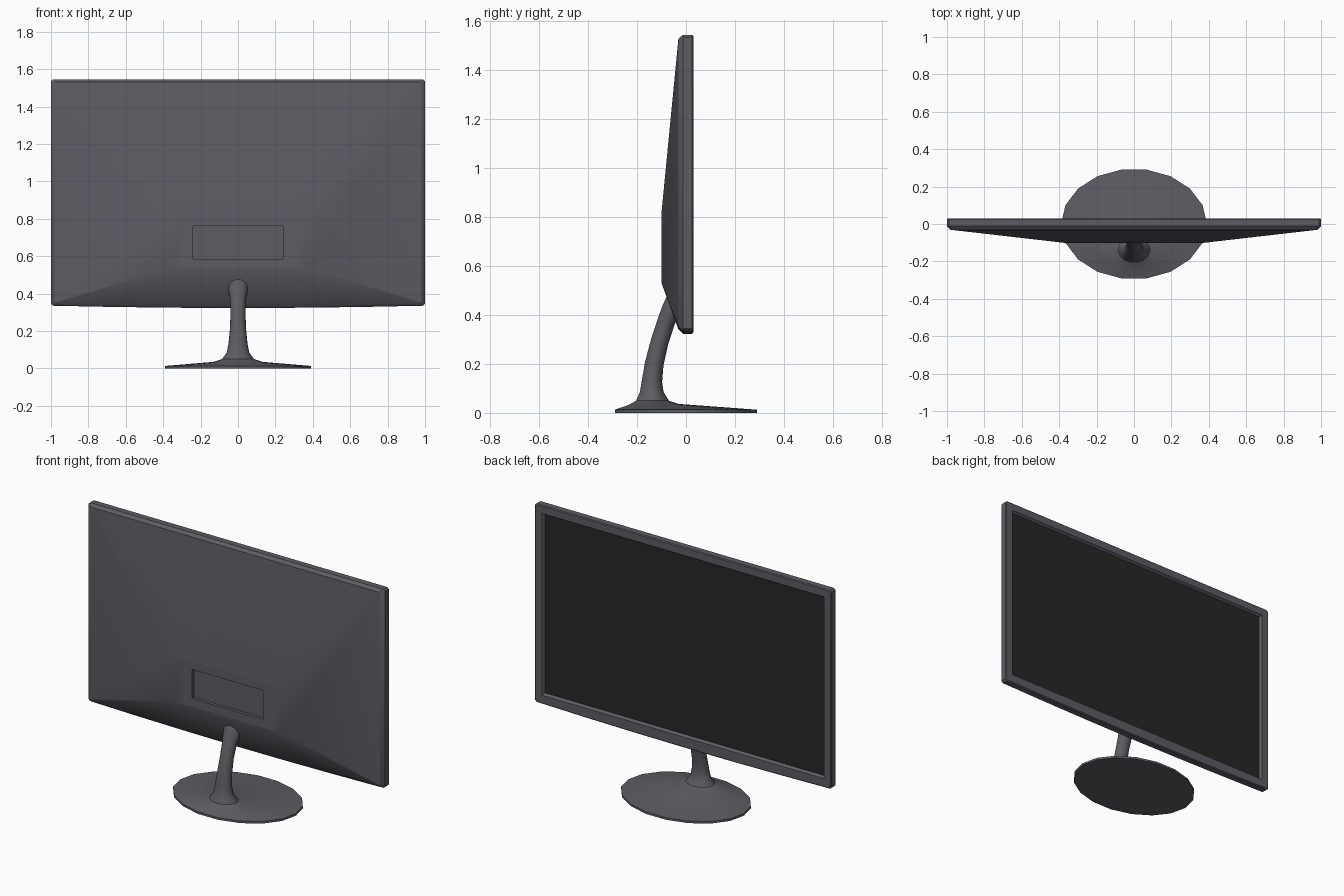
import bpy, bmesh, math

if "Cube" in bpy.data.objects:
    bpy.data.objects.remove(bpy.data.objects["Cube"])


def material(name, rgb):
    m = bpy.data.materials.new(name)
    m.diffuse_color = (*rgb, 1)
    m.use_nodes = True
    m.node_tree.nodes["Principled BSDF"].inputs["Base Color"].default_value = m.diffuse_color
    return m


casing = material("dark_grey_plastic", (0.11, 0.107, 0.125))
glass = material("black_screen", (0.02, 0.02, 0.02))


def loft(name, loops, mat, cap_first=True, cap_last=True):
    """Join equal-length loops of points with quads and cap the ends."""
    bm = bmesh.new()
    rings = [[bm.verts.new(p) for p in lp] for lp in loops]
    n = len(rings[0])
    for a, b in zip(rings, rings[1:]):
        for i in range(n):
            j = (i + 1) % n
            bm.faces.new((a[i], a[j], b[j], b[i]))
    if cap_first:
        bm.faces.new(rings[0][::-1])
    if cap_last:
        bm.faces.new(rings[-1])
    bmesh.ops.remove_doubles(bm, verts=bm.verts, dist=1e-5)
    bmesh.ops.recalc_face_normals(bm, faces=bm.faces)
    me = bpy.data.meshes.new(name)
    bm.to_mesh(me)
    bm.free()
    me.materials.append(mat)
    ob = bpy.data.objects.new(name, me)
    bpy.context.collection.objects.link(ob)
    bpy.ops.object.select_all(action='DESELECT')
    ob.select_set(True)
    bpy.context.view_layer.objects.active = ob
    bpy.ops.object.shade_smooth_by_angle(angle=math.radians(30))
    return ob


def panel(y, hx, z0, z1, c=0.0, bow=0.0, n=6):
    """Rectangle in the xz plane with cut corners and a bowed lower edge."""
    xs = [(hx - c) * (2 * i / n - 1) for i in range(n + 1)]
    pts = [(x, y, z0 - bow * (1 - (x / (hx - c)) ** 2)) for x in xs]
    pts += [(hx, y, z0 + c), (hx, y, z1 - c)]
    pts += [(x, y, z1) for x in reversed(xs)]
    pts += [(-hx, y, z1 - c), (-hx, y, z0 + c)]
    return pts


# Housing: port recess, bulged back, chamfered rim, bezel and screen opening
loft("monitor_housing", [
    panel(-0.082, 0.24, 0.585, 0.762),
    panel(-0.101, 0.24, 0.585, 0.762),
    panel(-0.101, 0.29, 0.537, 0.805),
    panel(-0.101, 0.37, 0.533, 0.81),
    panel(-0.031, 0.98, 0.35, 1.53, 0.008, 0.008),
    panel(-0.012, 1.0, 0.335, 1.545, 0.01, 0.012),
    panel(0.025, 1.0, 0.335, 1.545, 0.01, 0.012),
    panel(0.03, 0.995, 0.34, 1.54, 0.01, 0.012),
    panel(0.03, 0.952, 0.388, 1.496),
    panel(0.014, 0.942, 0.398, 1.486),
], casing, cap_last=False)

# Screen: recessed panel closing the opening
loft("screen", [panel(0.013, 0.943, 0.397, 1.487),
                panel(0.014, 0.943, 0.397, 1.487)], glass)


def ring(cy, cz, rx, ry, tilt=0.0, n=18):
    """Ellipse leaning towards the monitor by the tilt angle in degrees."""
    t = math.radians(tilt)
    out = []
    for i in range(n):
        a = 2 * math.pi * i / n
        d = ry * math.sin(a)
        out.append((rx * math.cos(a), cy + d * math.cos(t), cz - d * math.sin(t)))
    return out


# Stand: oval foot flowing into the curved neck
loft("stand", [
    ring(0, 0, 0.39, 0.295),
    ring(0, 0.013, 0.39, 0.295),
    ring(-0.132, 0.035, 0.13, 0.102, -1),
    ring(-0.137, 0.05, 0.085, 0.068),
    ring(-0.140, 0.085, 0.06, 0.049),
    ring(-0.139, 0.13, 0.051, 0.042, 5),
    ring(-0.130, 0.20, 0.044, 0.039, 10),
    ring(-0.108, 0.29, 0.04, 0.037, 16),
    ring(-0.082, 0.37, 0.043, 0.037, 20),
    ring(-0.062, 0.42, 0.052, 0.039, 23),
    ring(-0.040, 0.47, 0.054, 0.039, 25),
], casing)
